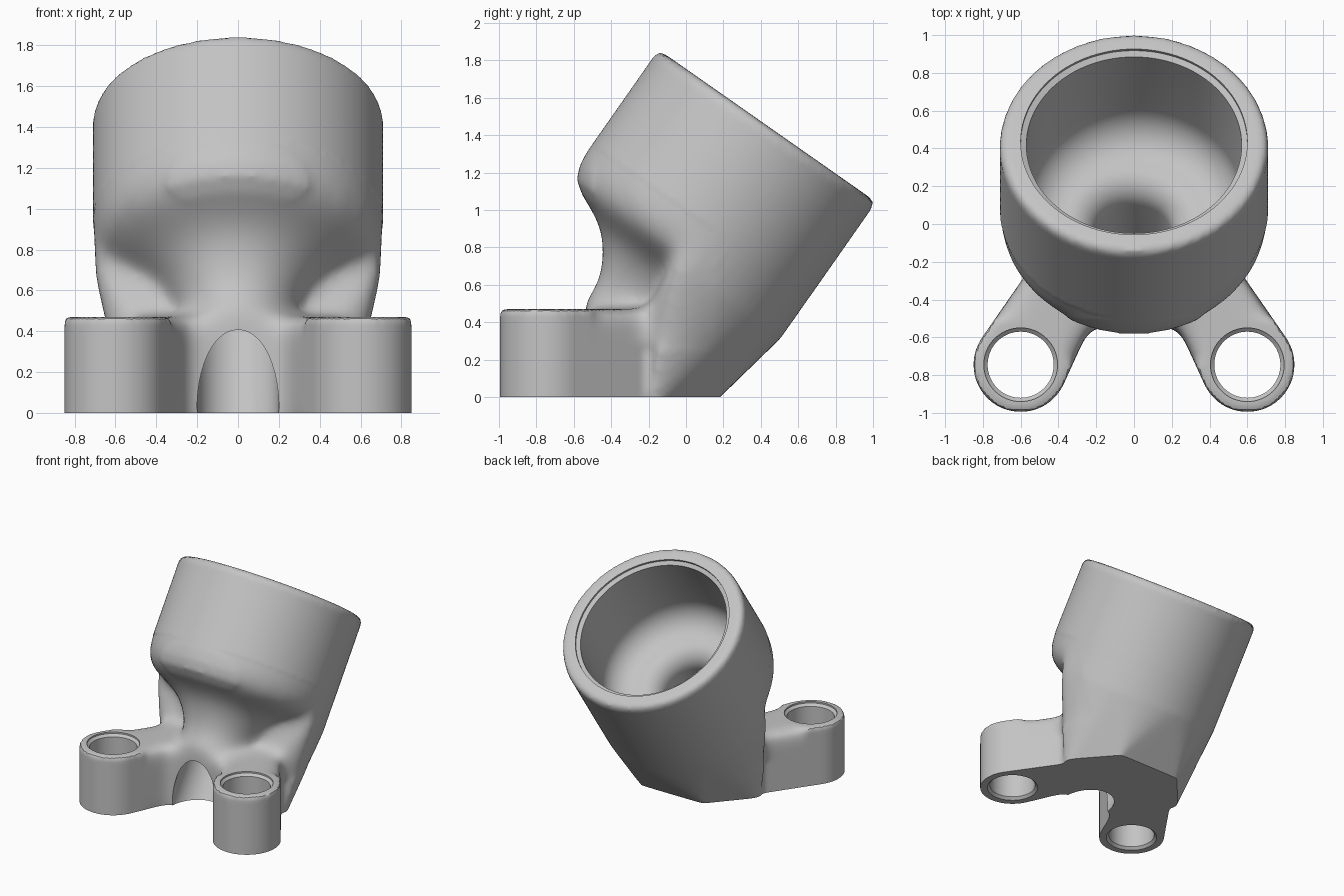
import bpy
import bmesh
from math import radians, sin, cos, pi
from mathutils import Matrix, Vector

if "Cube" in bpy.data.objects:
    bpy.data.objects.remove(bpy.data.objects["Cube"])

# Cup axis: leans back, local z = 0 at the rim, negative going down
TILT = Matrix.Translation((0, 0.435, 1.45)) @ Matrix.Rotation(radians(-35), 4, 'X')
TO_CUP = TILT.inverted()
CUP_R = 0.71
LEG_X, LEG_Y, LEG_TOP = 0.6, -0.745, 0.47

grey = bpy.data.materials.new("matte_grey")
grey.use_nodes = True
colour = (0.55, 0.55, 0.55, 1)
grey.diffuse_color = colour
grey.node_tree.nodes["Principled BSDF"].inputs["Base Color"].default_value = colour


def add_object(name, bm):
    bmesh.ops.recalc_face_normals(bm, faces=bm.faces)
    mesh = bpy.data.meshes.new(name)
    bm.to_mesh(mesh)
    bm.free()
    mesh.materials.append(grey)
    obj = bpy.data.objects.new(name, mesh)
    bpy.context.collection.objects.link(obj)
    return obj


def revolve(bm, profile, matrix, sides=96):
    """Closed solid from (radius, depth) points; the first and last get caps."""
    rings = []
    for r, d in profile:
        rings.append([bm.verts.new(matrix @ Vector((r * cos(2 * pi * i / sides),
                      r * sin(2 * pi * i / sides), -d))) for i in range(sides)])
    for a, b in zip(rings, rings[1:]):
        for i in range(sides):
            j = (i + 1) % sides
            bm.faces.new((a[i], a[j], b[j], b[i]))
    bm.faces.new(rings[0])
    bm.faces.new(rings[-1])


def hull(bm, points):
    verts = [bm.verts.new(p) for p in points]
    result = bmesh.ops.convex_hull(bm, input=verts)
    spare = {v for v in result["geom_interior"] + result["geom_unused"]
             if isinstance(v, bmesh.types.BMVert)}
    bmesh.ops.delete(bm, geom=list(spare), context='VERTS')


def apply_modifier(obj, kind, **settings):
    mod = obj.modifiers.new(kind, kind)
    for key, value in settings.items():
        setattr(mod, key, value)
    bpy.context.view_layer.objects.active = obj
    bpy.ops.object.modifier_apply(modifier=mod.name)


def arc(cx, cy, rx, ry, start, end, steps=8):
    angles = [radians(start + (end - start) * i / steps) for i in range(steps + 1)]
    return [(cx + rx * cos(a), cy + ry * sin(a)) for a in angles]


bm = bmesh.new()

# Cup outside, sweeping in to a narrow neck
outer = arc(CUP_R - 0.04, 0.04, 0.04, 0.04, -90, 0, 4)
outer += [(0.71, 0.67), (0.70, 0.75), (0.67, 0.82), (0.60, 0.87), (0.51, 0.91),
          (0.42, 0.96), (0.36, 1.02), (0.32, 1.08), (0.28, 1.16), (0.26, 1.24), (0.27, 1.36)]
revolve(bm, outer, TILT)

# Rear body joining the cup to the base
points = []
for i in range(33):
    a = pi * i / 32
    for depth in (0.6, 0.888):
        points.append(TILT @ Vector((CUP_R * cos(a), CUP_R * sin(a), -depth)))
for s in (-1, 1):
    points += [(s * 0.28, 0.18, 0), (s * 0.22, 0.08, -0.1),
               (s * 0.53, -0.2, LEG_TOP), (s * 0.53, -0.2, -0.1)]
hull(bm, points)

# Two legs spreading forward
for s in (-1, 1):
    outline = [(LEG_X + 0.25 * cos(pi * i / 32), LEG_Y + 0.25 * sin(pi * i / 32))
               for i in range(64)]
    outline += [(0.27, 0.17), (0.05, -0.14)]
    hull(bm, [(s * x, y, z) for x, y in outline for z in (-0.1, LEG_TOP)])

# Web between the legs
hull(bm, [(x, y, z) for x in (-0.3, 0.3) for y in (-0.54, -0.1) for z in (-0.1, 0.46)])

body = add_object("angled_cup_bracket", bm)
apply_modifier(body, 'REMESH', mode='VOXEL', voxel_size=0.02)

# Soften the joints, keep the cup wall and legs true
bm = bmesh.new()
bm.from_mesh(body.data)


def is_joint(p):
    depth = -(TO_CUP @ p).z
    flank = depth > 0.6 and -0.5 < p.y < 0.15 and p.z > 0.25
    inner_corner = abs(p.x) < 0.36 and -0.75 < p.y < -0.35 and p.z < 0.6
    return flank or inner_corner


joint = [v for v in bm.verts if is_joint(v.co)]
for verts, rounds in ((joint, 50), (bm.verts[:], 3)):
    for _ in range(rounds):
        bmesh.ops.smooth_vert(bm, verts=verts, factor=0.5, use_axis_x=True,
                              use_axis_y=True, use_axis_z=True)
for v in bm.verts:
    p = TO_CUP @ v.co
    r = Vector((p.x, p.y)).length
    if 0.05 < -p.z < 0.62 and r > 0.65:
        p.x *= CUP_R / r
        p.y *= CUP_R / r
        v.co = TILT @ p

# Flat underside
bmesh.ops.bisect_plane(bm, geom=bm.verts[:] + bm.edges[:] + bm.faces[:],
                       plane_co=(0, 0, 0), plane_no=(0, 0, 1), clear_inner=True)
bmesh.ops.holes_fill(bm, edges=[e for e in bm.edges if e.is_boundary], sides=0)
bmesh.ops.recalc_face_normals(bm, faces=bm.faces)
bm.to_mesh(body.data)
bm.free()

# Cup bore with rounded floor and a drain tunnel along the axis
bm = bmesh.new()
bore = [(0.60, -0.1), (0.60, 0.015), (0.57, 0.03)]
bore += arc(0.37, 0.52, 0.20, 0.20, 0, 90)
bore += arc(0.35, 0.87, 0.15, 0.15, -90, -180)
bore += [(0.20, 2.3)]
revolve(bm, bore, TILT)
cutters = [add_object("bore_cutter", bm)]

# Leg bolt holes with chamfered ends
for s, side in ((-1, "right"), (1, "left")):
    bm = bmesh.new()
    revolve(bm, [(0.195, -LEG_TOP - 0.05), (0.195, 0.012 - LEG_TOP), (0.175, 0.03 - LEG_TOP),
                 (0.175, -0.02), (0.195, 0), (0.195, 0.05)],
            Matrix.Translation((s * LEG_X, LEG_Y, 0)), 64)
    cutters.append(add_object(side + "_hole_cutter", bm))

for cutter in cutters:
    apply_modifier(body, 'BOOLEAN', operation='DIFFERENCE', solver='EXACT', object=cutter)
    bpy.data.objects.remove(cutter)

bpy.ops.object.select_all(action='DESELECT')
body.select_set(True)
bpy.context.view_layer.objects.active = body
bpy.ops.object.shade_smooth_by_angle(angle=radians(35))
